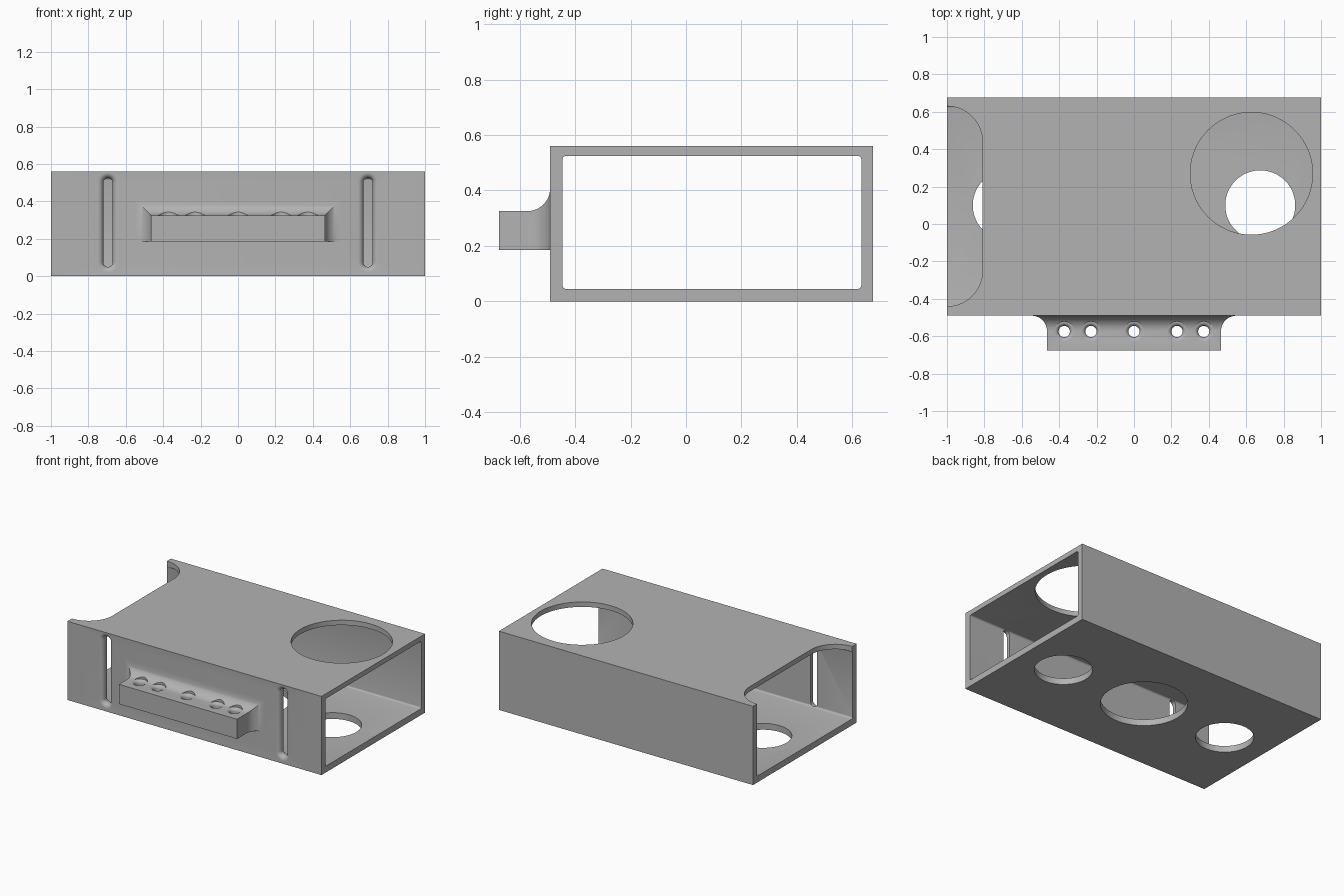
import bpy, bmesh
from math import sin, cos, pi

cube = bpy.data.objects.get("Cube")
if cube:
    bpy.data.objects.remove(cube, do_unlink=True)

grey = bpy.data.materials.new("plain_grey")
grey.use_nodes = True
tone = (0.45, 0.45, 0.45, 1)
grey.diffuse_color = tone
grey.node_tree.nodes["Principled BSDF"].inputs["Base Color"].default_value = tone

FRONT, BACK, HEIGHT = -0.49, 0.675, 0.56
HOLE_Y = 0.1


def loft(name, rings):
    """Closed solid through matching rings of points."""
    bm = bmesh.new()
    loops = [[bm.verts.new(p) for p in ring] for ring in rings]
    n = len(loops[0])
    for a, b in zip(loops, loops[1:]):
        for i in range(n):
            j = (i + 1) % n
            bm.faces.new((a[i], a[j], b[j], b[i]))
    bm.faces.new(loops[0][::-1])
    bm.faces.new(loops[-1])
    bmesh.ops.recalc_face_normals(bm, faces=bm.faces)
    mesh = bpy.data.meshes.new(name)
    bm.to_mesh(mesh)
    bm.free()
    mesh.materials.append(grey)
    obj = bpy.data.objects.new(name, mesh)
    bpy.context.collection.objects.link(obj)
    return obj


def rounded(u0, u1, v0, v1, r, steps=12):
    """Outline of a rounded rectangle."""
    corners = [(u1 - r, v1 - r), (u0 + r, v1 - r), (u0 + r, v0 + r), (u1 - r, v0 + r)]
    return [(u + r * cos(a), v + r * sin(a))
            for k, (u, v) in enumerate(corners)
            for a in [(k + i / steps) * pi / 2 for i in range(steps + 1)]]


def lathe(name, x, y, profile, n=64):
    """Vertical turned solid from (radius, z) pairs."""
    return loft(name, [[(x + r * cos(2 * pi * i / n), y + r * sin(2 * pi * i / n), z)
                        for i in range(n)] for r, z in profile])


def cut(obj, cutter):
    bpy.context.view_layer.objects.active = obj
    mod = obj.modifiers.new("cut", 'BOOLEAN')
    mod.operation = 'DIFFERENCE'
    mod.solver = 'EXACT'
    mod.object = cutter
    bpy.ops.object.modifier_apply(modifier=mod.name)
    bpy.data.objects.remove(cutter, do_unlink=True)


def smooth(obj):
    bpy.ops.object.select_all(action='DESELECT')
    obj.select_set(True)
    bpy.context.view_layer.objects.active = obj
    bpy.ops.object.shade_smooth_by_angle(angle=pi / 6)


# Box sleeve, open at both ends
box = [(FRONT, 0), (BACK, 0), (BACK, HEIGHT), (FRONT, HEIGHT)]
sleeve = loft("sleeve", [[(x, y, z) for y, z in box] for x in (-1, 1)])
bore = rounded(-0.445, 0.632, 0.045, 0.525, 0.012, 4)
cut(sleeve, loft("bore_cutter", [[(x, y, z) for y, z in bore] for x in (-1.1, 1.1)]))

# Large round opening in the top
cut(sleeve, lathe("top_cutter", 0.628, 0.27, [(0.327, 0.4), (0.327, 0.7)], 96))

# Three round openings in the floor
for x, r in ((-0.675, 0.187), (0, 0.28), (0.675, 0.187)):
    cut(sleeve, lathe("floor_cutter", x, HOLE_Y, [(r, -0.1), (r, 0.2)], 96))

# Round-cornered notch at one end of the top
notch = rounded(-1.6, -0.81, -0.44, 0.63, 0.19, 16)
cut(sleeve, loft("notch_cutter", [[(x, y, z) for x, y in notch] for z in (0.4, 0.7)]))

# Upright slots in the front, with softened outer edges
EASE = 0.03
steps = [(EASE, -0.1)]
steps += [(EASE * (1 - sin(i * pi / 16)), EASE * (1 - cos(i * pi / 16))) for i in range(9)]
steps.append((0, 0.15))
for side in (-0.695, 0.695):
    rings = []
    for grow, depth in steps:
        w = 0.025 + grow
        outline = rounded(side - w, side + w, 0.05 - grow, 0.525 + grow, w - 0.0005, 8)
        rings.append([(x, FRONT + depth, z) for x, z in outline])
    cut(sleeve, loft("slot_cutter", rings))
smooth(sleeve)

# Holder rail, flaring into the front wall on its top and ends
FLARE = 0.083
steps = [(0, -0.675)]
steps += [(FLARE * (1 - cos(i * pi / 24)), FRONT - FLARE * (1 - sin(i * pi / 24)))
          for i in range(13)]
steps.append((FLARE, FRONT + 0.02))
rail = loft("holder_rail", [[(-0.465 - g, y, 0.185), (0.465 + g, y, 0.185),
                             (0.465 + g, y, 0.325 + g), (-0.465 - g, y, 0.325 + g)]
                            for g, y in steps])

# Five holes with rounded mouths
INNER, MOUTH, TOP = 0.03, 0.023, 0.325
profile = [(INNER, 0.1)]
profile += [(INNER + MOUTH * (1 - cos(i * pi / 12)), TOP - MOUTH * (1 - sin(i * pi / 12)))
            for i in range(7)]
profile.append((INNER + MOUTH, 0.5))
for x in (-0.373, -0.23, 0, 0.23, 0.373):
    cut(rail, lathe("hole_cutter", x, -0.575, profile, 32))
smooth(rail)
